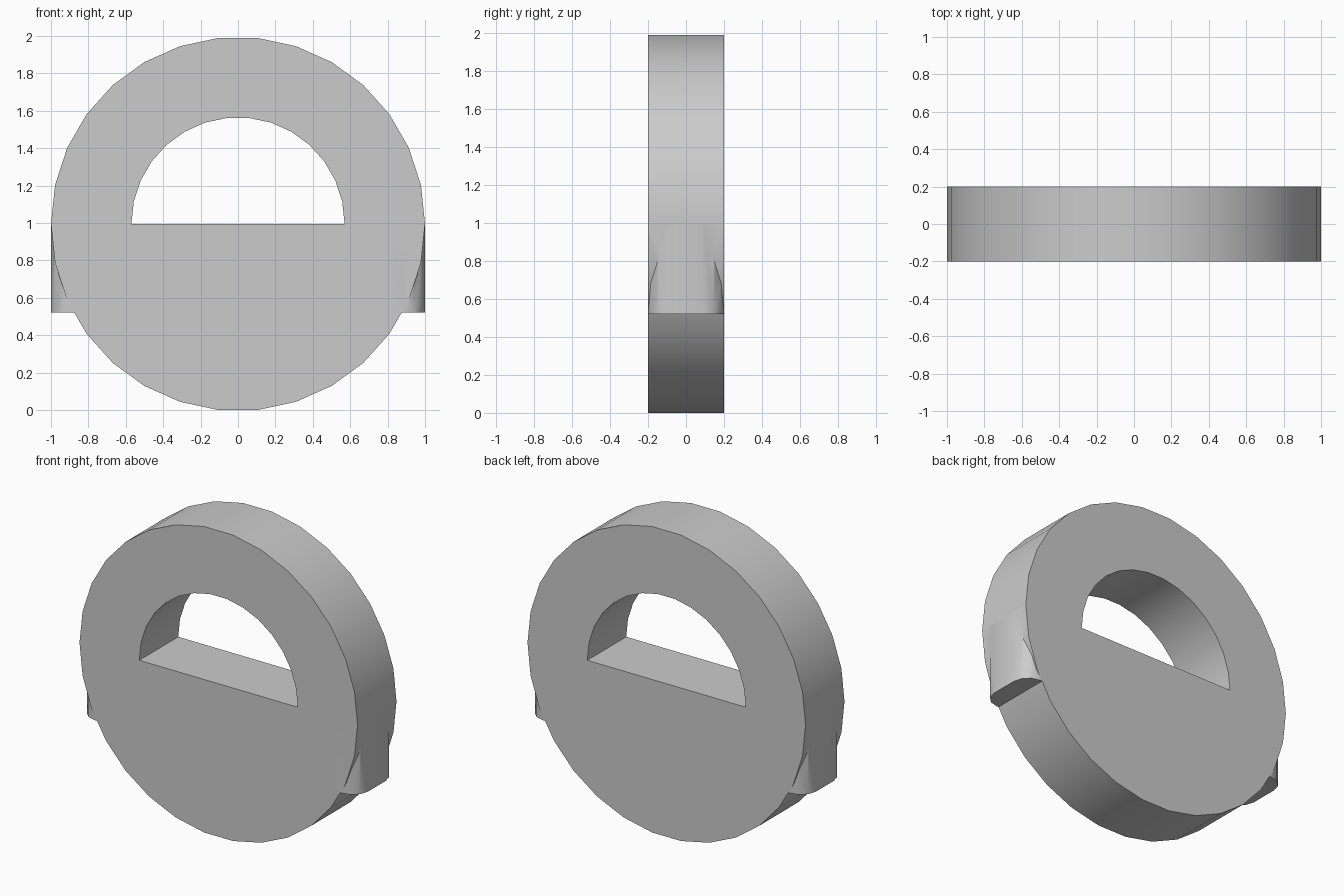
import bpy, bmesh, math

if "Cube" in bpy.data.objects:
    bpy.data.objects.remove(bpy.data.objects["Cube"], do_unlink=True)

SIDES = 30
STEP = 2 * math.pi / SIDES
RADIUS, HOLE, DEPTH = 1.0, 0.57, 0.4
CENTRE = RADIUS * math.sin(7 * STEP)  # flat facets rest on the ground

grey = bpy.data.materials.new("plain grey")
grey.use_nodes = True
colour = (0.6, 0.6, 0.6, 1)
grey.diffuse_color = colour
grey.node_tree.nodes["Principled BSDF"].inputs["Base Color"].default_value = colour


def prism(name, points, direction):
    """Extrude a closed 3D outline along a direction."""
    bm = bmesh.new()
    face = bm.faces.new([bm.verts.new(p) for p in points])
    extruded = bmesh.ops.extrude_face_region(bm, geom=[face])["geom"]
    moved = [v for v in extruded if isinstance(v, bmesh.types.BMVert)]
    bmesh.ops.translate(bm, verts=moved, vec=direction)
    bmesh.ops.recalc_face_normals(bm, faces=bm.faces)
    mesh = bpy.data.meshes.new(name)
    bm.to_mesh(mesh)
    bm.free()
    mesh.materials.append(grey)
    obj = bpy.data.objects.new(name, mesh)
    bpy.context.collection.objects.link(obj)
    return obj


def arc(radius, count, y):
    return [(radius * math.cos(i * STEP), y, CENTRE + radius * math.sin(i * STEP))
            for i in range(count)]


def combine(target, other, operation):
    mod = target.modifiers.new(operation.lower(), "BOOLEAN")
    mod.object, mod.operation, mod.solver = other, operation, "EXACT"
    bpy.context.view_layer.objects.active = target
    bpy.ops.object.modifier_apply(modifier=mod.name)
    bpy.data.objects.remove(other, do_unlink=True)


# Round body with a half-round window
body = prism("round_body", arc(RADIUS, SIDES, -DEPTH / 2), (0, DEPTH, 0))
window = prism("window_cutter", arc(HOLE, SIDES // 2 + 1, -DEPTH), (0, 2 * DEPTH, 0))
combine(body, window, "DIFFERENCE")

# Side lugs: upright blocks with rounded outer corners
LUG_BOTTOM, CORNER = 0.52, 0.11
for side, label in ((1, "left"), (-1, "right")):
    outline = [(0.8 * side, DEPTH / 2, LUG_BOTTOM), (0.8 * side, -DEPTH / 2, LUG_BOTTOM)]
    for i in range(8):
        angle = math.radians(-90 + 30 * (i if i < 4 else i - 1))
        middle = (DEPTH / 2 - CORNER) * (-1 if i < 4 else 1)
        outline.append((side * (RADIUS - CORNER + CORNER * math.cos(angle)),
                        middle + CORNER * math.sin(angle), LUG_BOTTOM))
    lug = prism(label + "_lug", outline, (0, 0, CENTRE - LUG_BOTTOM))
    combine(body, lug, "UNION")

# Smooth rims, crisp edges
bpy.ops.object.select_all(action="DESELECT")
body.select_set(True)
bpy.context.view_layer.objects.active = body
bpy.ops.object.shade_smooth_by_angle(angle=math.radians(35))
